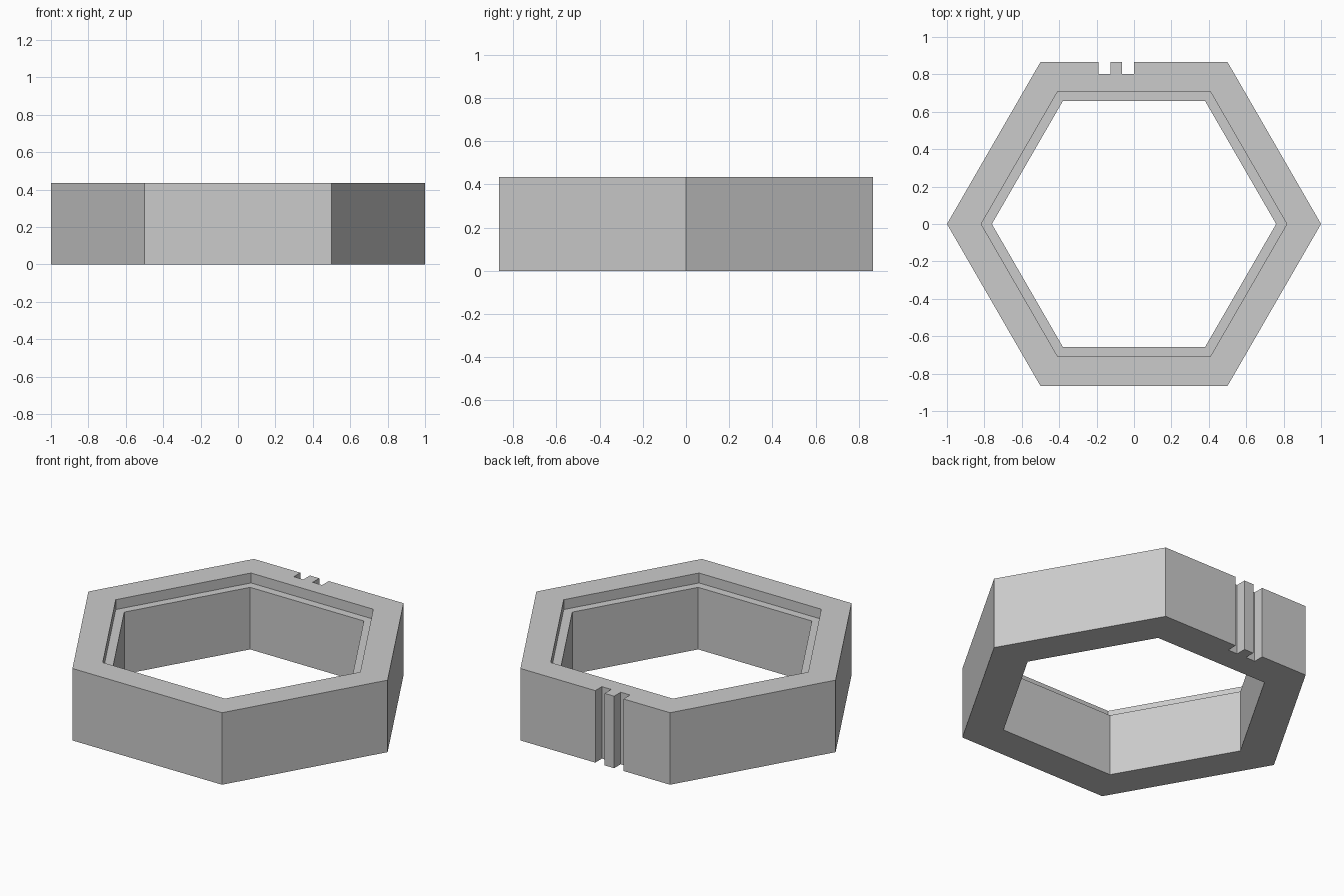
import bpy
import math

cube = bpy.data.objects.get("Cube")
if cube:
    bpy.data.objects.remove(cube, do_unlink=True)

HEIGHT = 0.435
LEDGE_Z = 0.375
APOTHEM = math.sqrt(3) / 2
GROOVE_DEPTH = 0.063
GROOVE_WIDTH = 0.063

grey = bpy.data.materials.new("plain grey")
grey.use_nodes = True
colour = (0.6, 0.6, 0.6, 1)
grey.diffuse_color = colour
grey.node_tree.nodes["Principled BSDF"].inputs["Base Color"].default_value = colour


def hex_prism(name, radius, bottom, top):
    """Six-sided prism with corners on the x axis."""
    bpy.ops.mesh.primitive_cylinder_add(
        vertices=6, radius=radius, depth=top - bottom,
        location=(0, 0, (top + bottom) / 2), rotation=(0, 0, math.pi / 6))
    obj = bpy.context.object
    obj.name = name
    obj.data.materials.append(grey)
    return obj


def box(name, x_min, x_max, y_min, y_max):
    """Upright box taller than the ring."""
    bpy.ops.mesh.primitive_cube_add(
        size=1, location=((x_min + x_max) / 2, (y_min + y_max) / 2, HEIGHT / 2))
    obj = bpy.context.object
    obj.name = name
    obj.scale = (x_max - x_min, y_max - y_min, HEIGHT * 2)
    obj.data.materials.append(grey)
    return obj


def cut(target, cutter):
    """Subtract the cutter, then discard it."""
    cutter.hide_render = True
    mod = target.modifiers.new(cutter.name, "BOOLEAN")
    mod.operation = "DIFFERENCE"
    mod.solver = "EXACT"
    mod.object = cutter
    bpy.context.view_layer.update()
    bpy.ops.object.select_all(action="DESELECT")
    target.select_set(True)
    bpy.context.view_layer.objects.active = target
    bpy.ops.object.modifier_apply(modifier=mod.name)
    bpy.data.objects.remove(cutter, do_unlink=True)


# Hexagonal ring body
ring = hex_prism("hexagonal_ring", 1, 0, HEIGHT)

# Through opening and the shallow wider recess that forms the ledge
cut(ring, hex_prism("opening_cutter", 0.76, -0.2, HEIGHT + 0.2))
cut(ring, hex_prism("recess_cutter", 0.817, LEDGE_Z, HEIGHT + 0.2))

# Two upright grooves in the back wall, with a rib between them
for right_edge in (0, -2 * GROOVE_WIDTH):
    cut(ring, box("groove_cutter", right_edge - GROOVE_WIDTH, right_edge,
                  APOTHEM - GROOVE_DEPTH, APOTHEM + 0.1))
